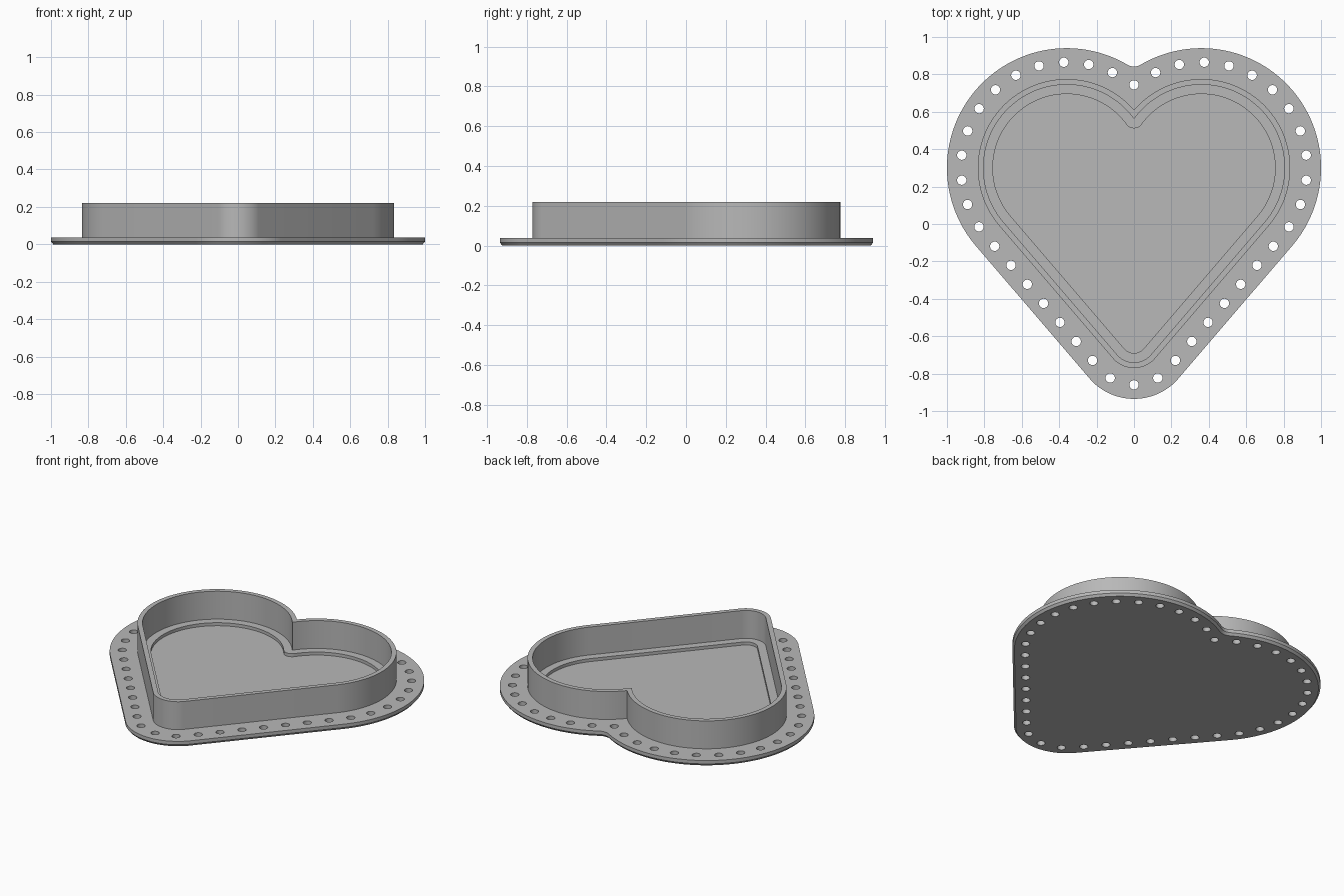
import bpy
import bmesh
from math import acos, atan2, cos, hypot, pi, sin, sqrt

if "Cube" in bpy.data.objects:
    bpy.data.objects.remove(bpy.data.objects["Cube"], do_unlink=True)

grey = bpy.data.materials.new("plain grey")
grey.use_nodes = True
colour = (0.48, 0.48, 0.48, 1)
grey.diffuse_color = colour
grey.node_tree.nodes["Principled BSDF"].inputs["Base Color"].default_value = colour

LOBE_X, LOBE_Y, TIP_Y = 0.36, 0.30, -0.62
LOBE_R, TIP_R = 0.64, 0.315


def arc(cx, cy, r, start, end, n):
    steps = [start + (end - start) * i / n for i in range(n)]
    return [(cx + r * cos(t), cy + r * sin(t)) for t in steps]


def half_heart(inset, fillet):
    """Right half of the heart outline, from the tip up to the notch."""
    big, small = LOBE_R - inset, TIP_R - inset
    dy = LOBE_Y - TIP_Y
    side = atan2(dy, LOBE_X) - acos((small - big) / hypot(LOBE_X, dy))
    rise = sqrt((big + fillet) ** 2 - LOBE_X ** 2)
    notch = atan2(rise, -LOBE_X)
    pts = arc(0, TIP_Y, small, -pi / 2, side, 16)
    pts += arc(LOBE_X, LOBE_Y, big, side, notch, 72)
    pts += arc(0, LOBE_Y + rise, fillet, notch - pi, -pi / 2, 8)
    return pts + [(0, LOBE_Y + rise - fillet)]


def heart(inset, fillet):
    pts = half_heart(inset, fillet)
    return pts + [(-x, y) for x, y in pts[-2:0:-1]]


def finish(bm, name):
    bmesh.ops.recalc_face_normals(bm, faces=bm.faces[:])
    mesh = bpy.data.meshes.new(name)
    bm.to_mesh(mesh)
    bm.free()
    mesh.materials.append(grey)
    obj = bpy.data.objects.new(name, mesh)
    bpy.context.collection.objects.link(obj)
    return obj


def skin(name, sections, loop=False):
    """Bridge heart outlines (inset, fillet, z); cap the ends or close the loop."""
    bm = bmesh.new()
    rings = [[bm.verts.new((x, y, z)) for x, y in heart(inset, fillet)]
             for inset, fillet, z in sections]
    pairs = list(zip(rings, rings[1:]))
    if loop:
        pairs.append((rings[-1], rings[0]))
    else:
        bm.faces.new(rings[0][::-1])
        bm.faces.new(rings[-1])
    n = len(rings[0])
    for a, b in pairs:
        for j in range(n):
            k = (j + 1) % n
            bm.faces.new((a[j], a[k], b[k], b[j]))
    return finish(bm, name)


def select_only(obj):
    bpy.ops.object.select_all(action='DESELECT')
    obj.select_set(True)
    bpy.context.view_layer.objects.active = obj


def spaced(pts, count):
    """Points at equal distances along a path, both ends included."""
    lengths = [hypot(b[0] - a[0], b[1] - a[1]) for a, b in zip(pts, pts[1:])]
    step = sum(lengths) / count
    out, walked = [pts[0]], 0
    for a, b, d in zip(pts, pts[1:], lengths):
        while len(out) < count and walked + d >= step * len(out):
            t = (step * len(out) - walked) / d
            out.append((a[0] + (b[0] - a[0]) * t, a[1] + (b[1] - a[1]) * t))
        walked += d
    return out + [pts[-1]]


# Base plate: chamfered underside, flat rim, recessed floor
plate = skin("base_plate", [
    (0.012, 0.08, 0), (0, 0.07, 0.015), (0, 0.07, 0.037),
    (0.245, 0.05, 0.037), (0.245, 0.05, 0.017)])

# Upright heart wall, sunk slightly into the plate
wall = skin("heart_wall", [
    (0.165, 0.002, 0.025), (0.165, 0.002, 0.22),
    (0.195, 0.002, 0.22), (0.195, 0.002, 0.025)], loop=True)

# Row of stitching holes around the rim
right = spaced(half_heart(0.075, 0.03), 21)
centres = right + [(-x, y) for x, y in right[1:-1]]
bm = bmesh.new()
for x, y in centres:
    made = bmesh.ops.create_cone(bm, cap_ends=True, segments=24,
                                 radius1=0.025, radius2=0.025, depth=0.2)
    bmesh.ops.translate(bm, verts=made["verts"], vec=(x, y, 0))
cutter = finish(bm, "hole_cutter")
cutter.hide_render = True
mod = plate.modifiers.new("holes", 'BOOLEAN')
mod.operation = 'DIFFERENCE'
mod.solver = 'EXACT'
mod.object = cutter
select_only(plate)
bpy.ops.object.modifier_apply(modifier=mod.name)
bpy.data.objects.remove(cutter, do_unlink=True)

# Smooth curves with crisp edges
for part in (plate, wall):
    select_only(part)
    bpy.ops.object.shade_smooth_by_angle()
